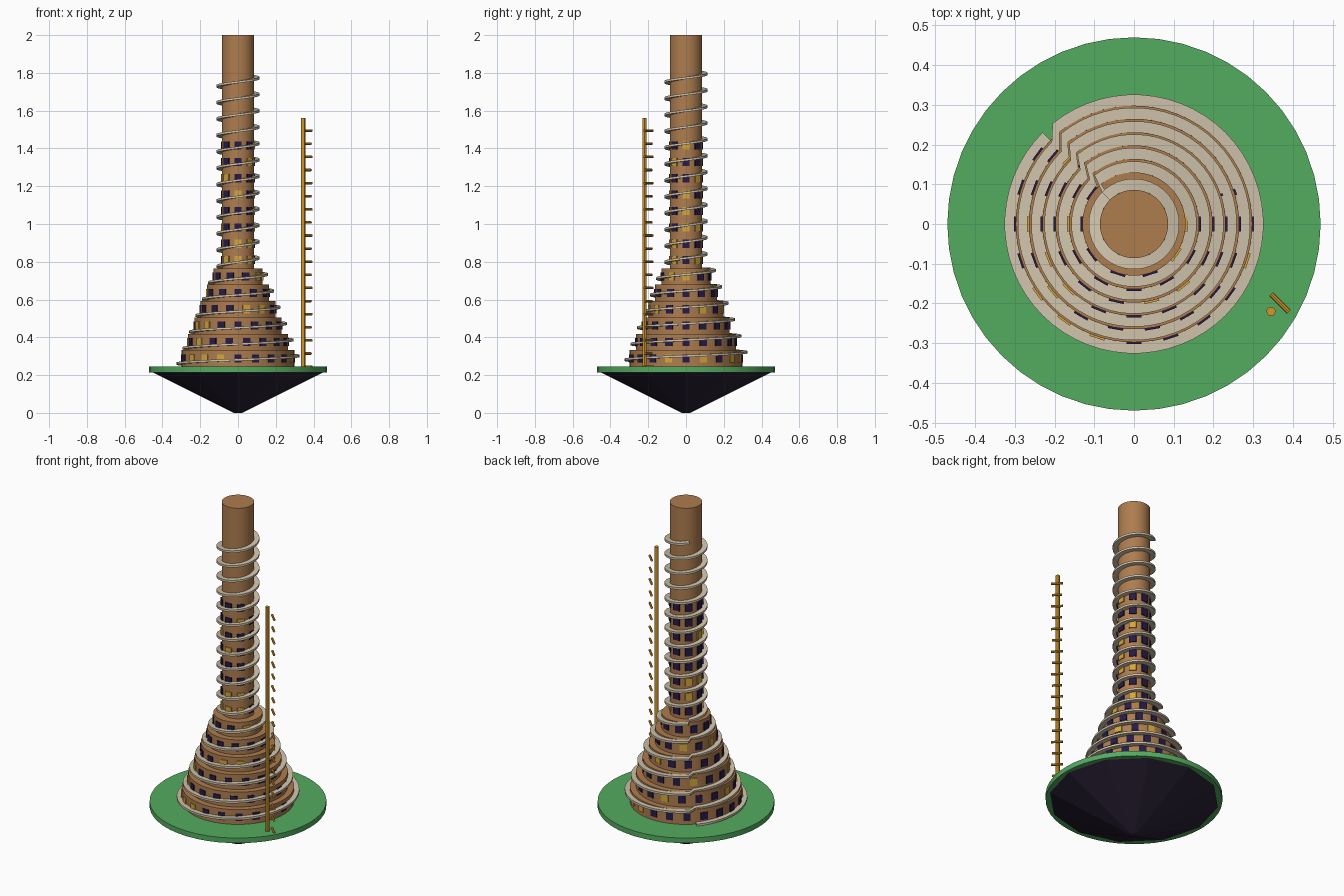
import bpy, bmesh, math, random
from mathutils import Matrix, Vector

random.seed(4)
if "Cube" in bpy.data.objects:
    bpy.data.objects.remove(bpy.data.objects["Cube"])


def material(name, r, g, b):
    """Flat colour from 8-bit display values."""
    col = [(c / 255) ** 2.2 for c in (r, g, b)] + [1]
    m = bpy.data.materials.new(name)
    m.use_nodes = True
    m.diffuse_color = col
    m.node_tree.nodes["Principled BSDF"].inputs["Base Color"].default_value = col
    return m


CLAY = material("clay brown", 172, 124, 80)
GRASS = material("grass green", 84, 170, 96)
ROCK = material("dark rock", 46, 38, 56)
STONE = material("pale stone", 206, 194, 170)
WOOD = material("golden wood", 208, 150, 48)
DARK = material("dark window", 44, 32, 72)
LIT = material("lit window", 212, 164, 62)

GROUND = 0.245
LEVEL = 0.0867
TIER_R = [0.298, 0.265, 0.231, 0.198, 0.164, 0.130]
TRUNK_R = 0.086
RAMP_W = 0.028


def finish(name, bm, mats, smooth=False):
    bmesh.ops.recalc_face_normals(bm, faces=bm.faces)
    me = bpy.data.meshes.new(name)
    bm.to_mesh(me)
    bm.free()
    for m in mats:
        me.materials.append(m)
    ob = bpy.data.objects.new(name, me)
    bpy.context.collection.objects.link(ob)
    if smooth:
        bpy.ops.object.select_all(action="DESELECT")
        ob.select_set(True)
        bpy.context.view_layer.objects.active = ob
        bpy.ops.object.shade_smooth_by_angle(angle=math.radians(30))
    return ob


def add_cone(bm, r_low, r_high, z0, z1, sides, x=0, y=0):
    bmesh.ops.create_cone(bm, cap_ends=True, segments=sides, radius1=r_low, radius2=r_high,
                          depth=z1 - z0, matrix=Matrix.Translation((x, y, (z0 + z1) / 2)))


def level_radius(i):
    return TIER_R[i] if i < len(TIER_R) else TRUNK_R


# Floating island: grass disc over a faceted rock cone
bm = bmesh.new()
add_cone(bm, 0.47, 0.47, 0.215, GROUND, 48)
finish("grass_disc", bm, [GRASS], True)
bm = bmesh.new()
add_cone(bm, 0.022, 0.455, 0, 0.216, 12)
finish("rock_underside", bm, [ROCK])

# Stepped tower base and tall trunk
for i, r in enumerate(TIER_R):
    bm = bmesh.new()
    add_cone(bm, r, r, GROUND + i * LEVEL, GROUND + (i + 1) * LEVEL, 64)
    finish(f"tower_tier_{i + 1}", bm, [CLAY], True)
bm = bmesh.new()
add_cone(bm, TRUNK_R, TRUNK_R, GROUND, 2.0, 48)
finish("tower_trunk", bm, [CLAY], True)

# Rows of windows, some of them lit
bm = bmesh.new()
for i in range(14):
    r = level_radius(i)
    count = max(8, 20 - 2 * i)
    z = GROUND + (i + 0.5) * LEVEL
    for k in range(count):
        turn = Matrix.Rotation(math.tau * k / count, 4, "Z")
        place = turn @ Matrix.Translation((r, 0, z)) @ Matrix.Diagonal((0.009, 0.039, 0.043, 1))
        box = bmesh.ops.create_cube(bm, size=1, matrix=place)
        lit = int(random.random() < 0.22)
        for f in {f for v in box["verts"] for f in v.link_faces}:
            f.material_index = lit
finish("windows", bm, [DARK, LIT])

# Spiral ramp: a rectangular section swept around, stepping inward every turn
STEPS, TURNS, HALF = 60, 18, 0.006
bm = bmesh.new()
prev = None
for s in range(STEPS * TURNS + 1):
    turn = min(s // STEPS, TURNS - 1)
    r = level_radius(turn)
    a = math.radians(135) + math.tau * s / STEPS
    z = GROUND + HALF + LEVEL * s / STEPS - HALF * min(1, s / STEPS)
    section = [(r, -HALF), (r + RAMP_W, -HALF), (r + RAMP_W, HALF), (r, HALF)]
    ring = [bm.verts.new((d * math.cos(a), d * math.sin(a), z + h)) for d, h in section]
    if prev:
        for j in range(4):
            n = (j + 1) % 4
            bm.faces.new((prev[j], prev[n], ring[n], ring[j]))
    else:
        bm.faces.new(ring)
    prev = ring
bm.faces.new(prev)
finish("spiral_ramp", bm, [STONE], True)

# Ladder: one tall pole with a column of slanted rungs beside it
bm = bmesh.new()
add_cone(bm, 0.0115, 0.0115, GROUND, 1.56, 12, 0.345, -0.22)
finish("ladder_pole", bm, [WOOD], True)
bm = bmesh.new()
along = Vector((1, -1, 0)).to_track_quat("Z", "Y").to_matrix().to_4x4()
for k in range(19):
    place = Matrix.Translation((0.368, -0.199, GROUND + 0.0694 * k)) @ along
    bmesh.ops.create_cone(bm, cap_ends=True, segments=8, radius1=0.0068, radius2=0.0068,
                          depth=0.052 if k % 2 else 0.063, matrix=place)
finish("ladder_rungs", bm, [WOOD], True)
